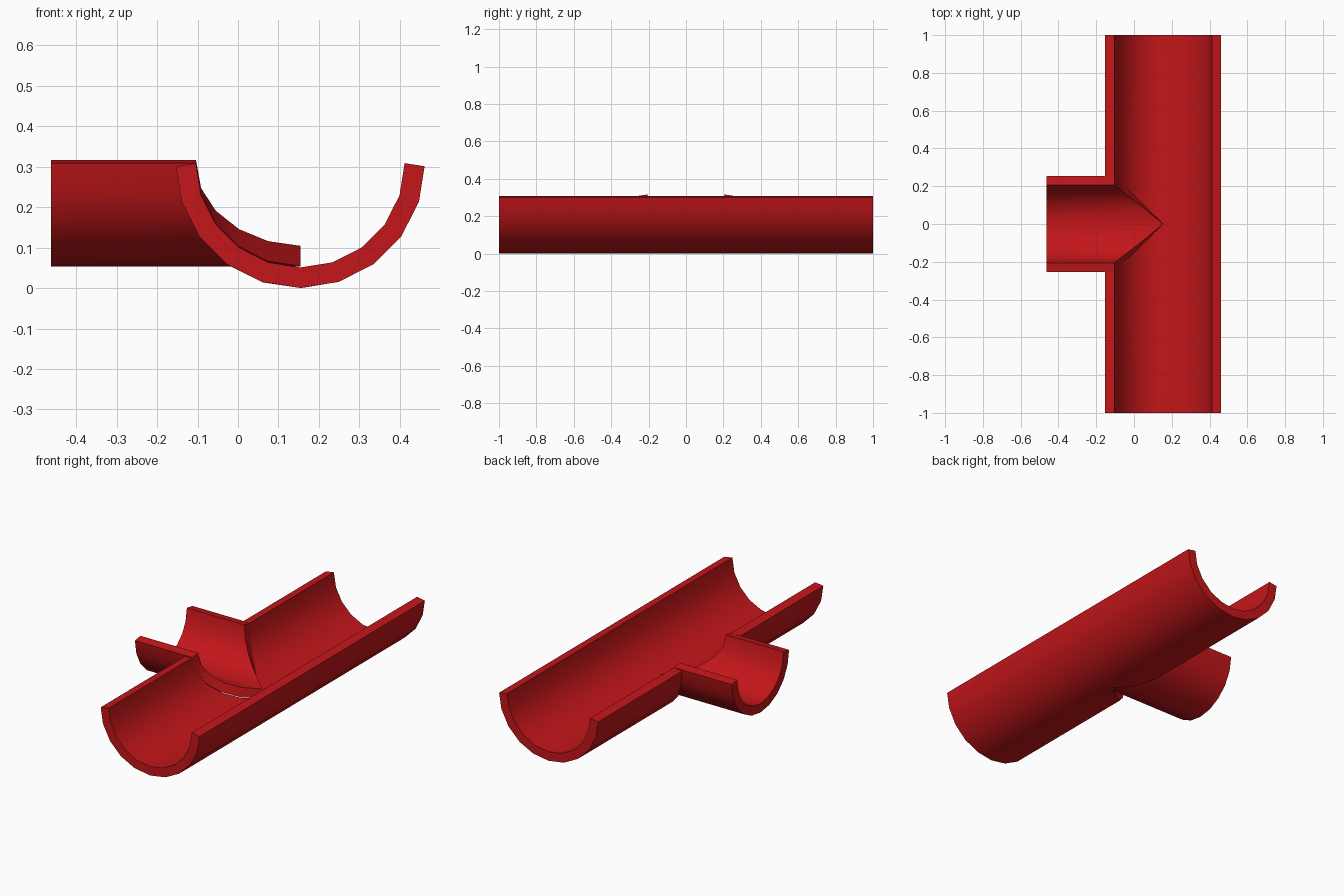
import bpy, bmesh
from math import sin, cos, radians

if "Cube" in bpy.data.objects:
    bpy.data.objects.remove(bpy.data.objects["Cube"])

CX, CZ = 0.154, 0.309          # pipe axis position
R_MAIN, R_BRANCH = 0.258, 0.255
WALL = 0.05
ANGLES = [radians(18 * i) for i in range(-5, 6)]

red = bpy.data.materials.new("red")
red.diffuse_color = (0.55, 0.008, 0.01, 1)
red.use_nodes = True
red.node_tree.nodes["Principled BSDF"].inputs["Base Color"].default_value = red.diffuse_color


def shell(name, rows, mirror_y=False):
    """Skin a strip of point pairs, then thicken it into a gutter."""
    bm = bmesh.new()
    grid = [[bm.verts.new(p) for p in row] for row in rows]
    for a, b in zip(grid, grid[1:]):
        bm.faces.new((a[0], b[0], b[1], a[1]))
    mesh = bpy.data.meshes.new(name)
    bm.to_mesh(mesh)
    bm.free()
    mesh.materials.append(red)
    ob = bpy.data.objects.new(name, mesh)
    bpy.context.collection.objects.link(ob)
    bpy.ops.object.select_all(action='DESELECT')
    ob.select_set(True)
    bpy.context.view_layer.objects.active = ob
    if mirror_y:
        m = ob.modifiers.new("mirror", 'MIRROR')
        m.use_axis = (False, True, False)
        m.merge_threshold = 0.0005
    s = ob.modifiers.new("wall", 'SOLIDIFY')
    s.thickness = WALL
    s.offset = -1
    s.use_even_offset = True
    for mod in list(ob.modifiers):
        bpy.ops.object.modifier_apply(modifier=mod.name)
    bpy.ops.object.shade_smooth_by_angle(angle=radians(30))
    return ob


# Main gutter: half pipe along y with a V-shaped mitre opening on the -x side
main_rows = []
for t in ANGLES:
    x, z = CX + R_MAIN * sin(t), CZ - R_MAIN * cos(t)
    gap = R_BRANCH * max(0.0, -sin(t))
    main_rows.append([(x, gap, z), (x, 1.0, z)])
shell("main_gutter", main_rows, mirror_y=True)

# Side branch: smaller half pipe along x, ending in the matching mitre
branch_rows = []
for t in ANGLES:
    y, z = R_BRANCH * sin(t), CZ - R_BRANCH * cos(t)
    branch_rows.append([(-0.462, y, z), (CX - R_MAIN * abs(sin(t)), y, z)])
shell("side_branch", branch_rows)
